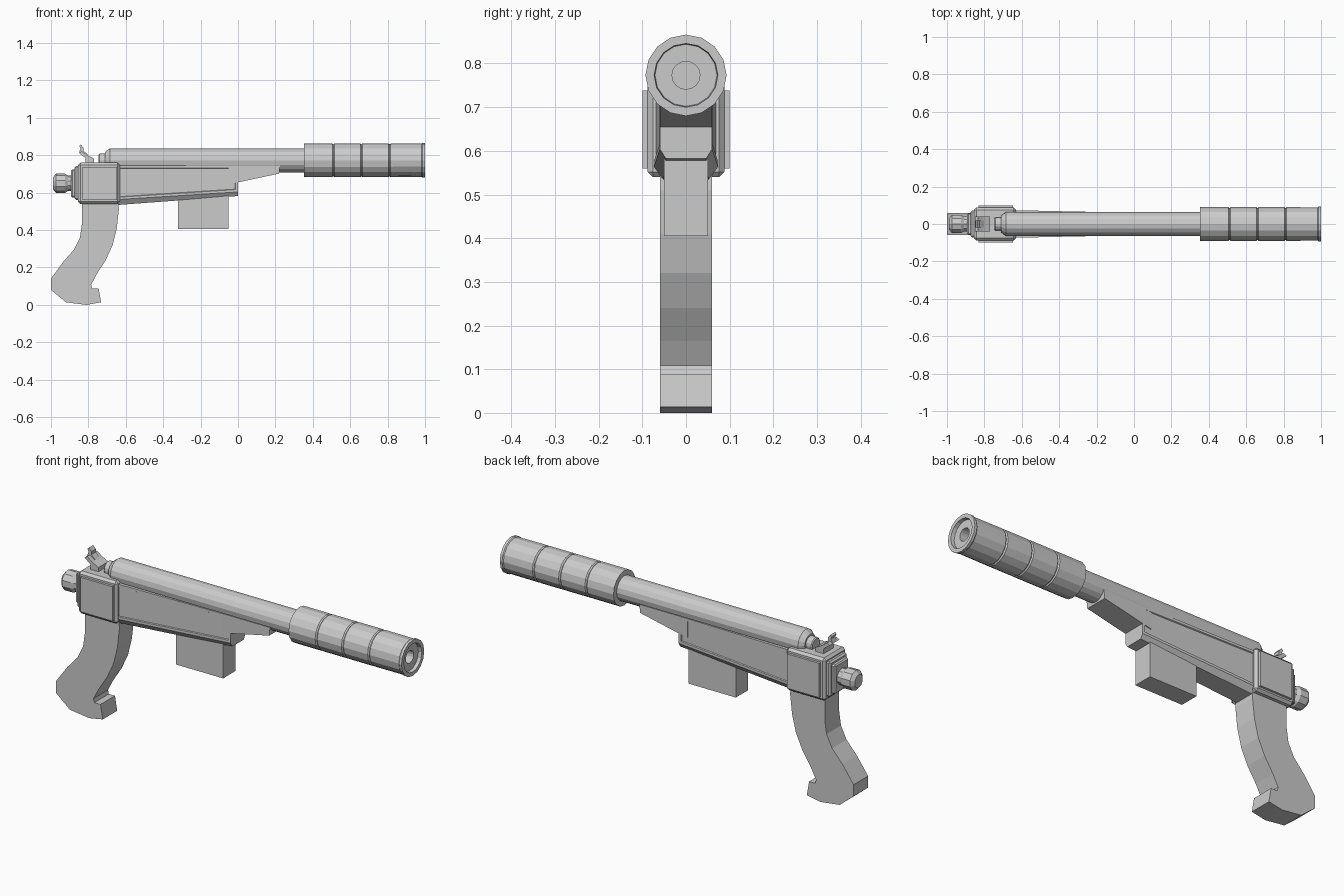
import bpy, bmesh, math

if "Cube" in bpy.data.objects:
    bpy.data.objects.remove(bpy.data.objects["Cube"])


def finish(name, bm):
    bmesh.ops.recalc_face_normals(bm, faces=bm.faces)
    mesh = bpy.data.meshes.new(name)
    bm.to_mesh(mesh)
    bm.free()
    ob = bpy.data.objects.new(name, mesh)
    bpy.context.collection.objects.link(ob)
    return ob


def loft(bm, rings):
    """Skin closed rings of equal length and cap both ends."""
    vs = [[bm.verts.new(p) for p in ring] for ring in rings]
    n = len(vs[0])
    for a, b in zip(vs, vs[1:]):
        for i in range(n):
            j = (i + 1) % n
            bm.faces.new((a[i], a[j], b[j], b[i]))
    bm.faces.new(vs[0])
    bm.faces.new(vs[-1])


def lathe(name, profile, z, sides=16):
    """Turn (x, radius) points about a line along x."""
    bm = bmesh.new()
    angles = [2 * math.pi * i / sides for i in range(sides)]
    loft(bm, [[(x, r * math.sin(a), z + r * math.cos(a)) for a in angles]
              for x, r in profile])
    return finish(name, bm)


def extrude(name, outline, half):
    """Extrude an (x, z) outline across y."""
    bm = bmesh.new()
    loft(bm, [[(x, y, z) for x, z in outline] for y in (-half, half)])
    return finish(name, bm)


def box(name, x0, x1, half, z0, z1, bevel=0):
    ob = extrude(name, [(x0, z0), (x1, z0), (x1, z1), (x0, z1)], half)
    if bevel:
        m = ob.modifiers.new("chamfer", 'BEVEL')
        m.width, m.segments = bevel, 1
    return ob


AXIS = 0.773

# Barrel with chamfered rear and small stub
lathe("barrel", [(-0.71, 0.045), (-0.685, 0.064), (0.37, 0.064)], AXIS)
lathe("barrel_stub", [(-0.745, 0.032), (-0.74, 0.036), (-0.69, 0.036)], AXIS)

# Suppressor: grooved sleeve, flared rim, recessed muzzle and bore
profile = [(0.352, 0.066), (0.352, 0.09)]
for g in (0.51, 0.66, 0.81):
    profile += [(g - 0.006, 0.09), (g, 0.085), (g + 0.006, 0.09)]
profile += [(0.982, 0.089), (0.987, 0.093), (1.0, 0.093), (1.0, 0.073),
            (0.982, 0.071), (0.982, 0.032), (0.88, 0.032)]
lathe("suppressor", profile, AXIS)

# Receiver: tapering chamfered body with recessed side panels
def section(x, half, top, side, bottom, low):
    return [(x, -half, top), (x, -half, side), (x, -low, bottom),
            (x, low, bottom), (x, half, side), (x, half, top)]

bm = bmesh.new()
loft(bm, [section(-0.66, 0.074, 0.745, 0.562, 0.533, 0.052),
          section(0.0, 0.06, 0.745, 0.604, 0.582, 0.046)])
bmesh.ops.recalc_face_normals(bm, faces=bm.faces)
sides = [f for f in bm.faces if abs(f.normal.y) > 0.9]
bmesh.ops.inset_individual(bm, faces=sides, thickness=0.018)
bmesh.ops.inset_individual(bm, faces=sides, thickness=0.004, depth=-0.005)
finish("receiver", bm)

# Fore end below the barrel
extrude("fore_end", [(-0.05, 0.645), (0.0, 0.655), (0.22, 0.702),
                     (0.225, 0.745), (-0.05, 0.745)], 0.06)

# Magazine
box("magazine", -0.32, -0.05, 0.05, 0.405, 0.62)

# Rear housing, side plates and stepped back plates
box("rear_housing", -0.855, -0.632, 0.088, 0.54, 0.76, 0.012)
for s, label in ((-1, "right"), (1, "left")):
    plate = box("side_plate_" + label, -0.832, -0.648, 0.009, 0.56, 0.738)
    plate.location.y = s * 0.091
box("back_plate", -0.873, -0.84, 0.072, 0.56, 0.742, 0.008)
box("back_plate_small", -0.892, -0.86, 0.056, 0.575, 0.725, 0.006)

# Rear knob
lathe("rear_knob", [(-0.988, 0.034), (-0.972, 0.052), (-0.925, 0.052),
                    (-0.91, 0.042), (-0.88, 0.042)], 0.65, 10)

# Hammer: wide foot with a narrow spur
extrude("hammer_foot", [(-0.815, 0.755), (-0.77, 0.755), (-0.77, 0.782),
                        (-0.805, 0.80), (-0.835, 0.822), (-0.85, 0.812),
                        (-0.815, 0.785)], 0.04)
extrude("hammer_spur", [(-0.82, 0.80), (-0.803, 0.803), (-0.826, 0.825),
                        (-0.826, 0.84), (-0.84, 0.857), (-0.848, 0.85),
                        (-0.842, 0.835), (-0.85, 0.815)], 0.018)

# Curved grip with a hooked toe
extrude("grip", [(-0.835, 0.56), (-0.64, 0.56), (-0.637, 0.51),
                 (-0.648, 0.41), (-0.67, 0.32), (-0.707, 0.24),
                 (-0.755, 0.165), (-0.785, 0.108), (-0.78, 0.088),
                 (-0.745, 0.088), (-0.732, 0.014), (-0.81, 0.0),
                 (-0.92, 0.014), (-1.0, 0.08), (-1.0, 0.14),
                 (-0.935, 0.23), (-0.877, 0.295), (-0.845, 0.36),
                 (-0.835, 0.43)], 0.059)
